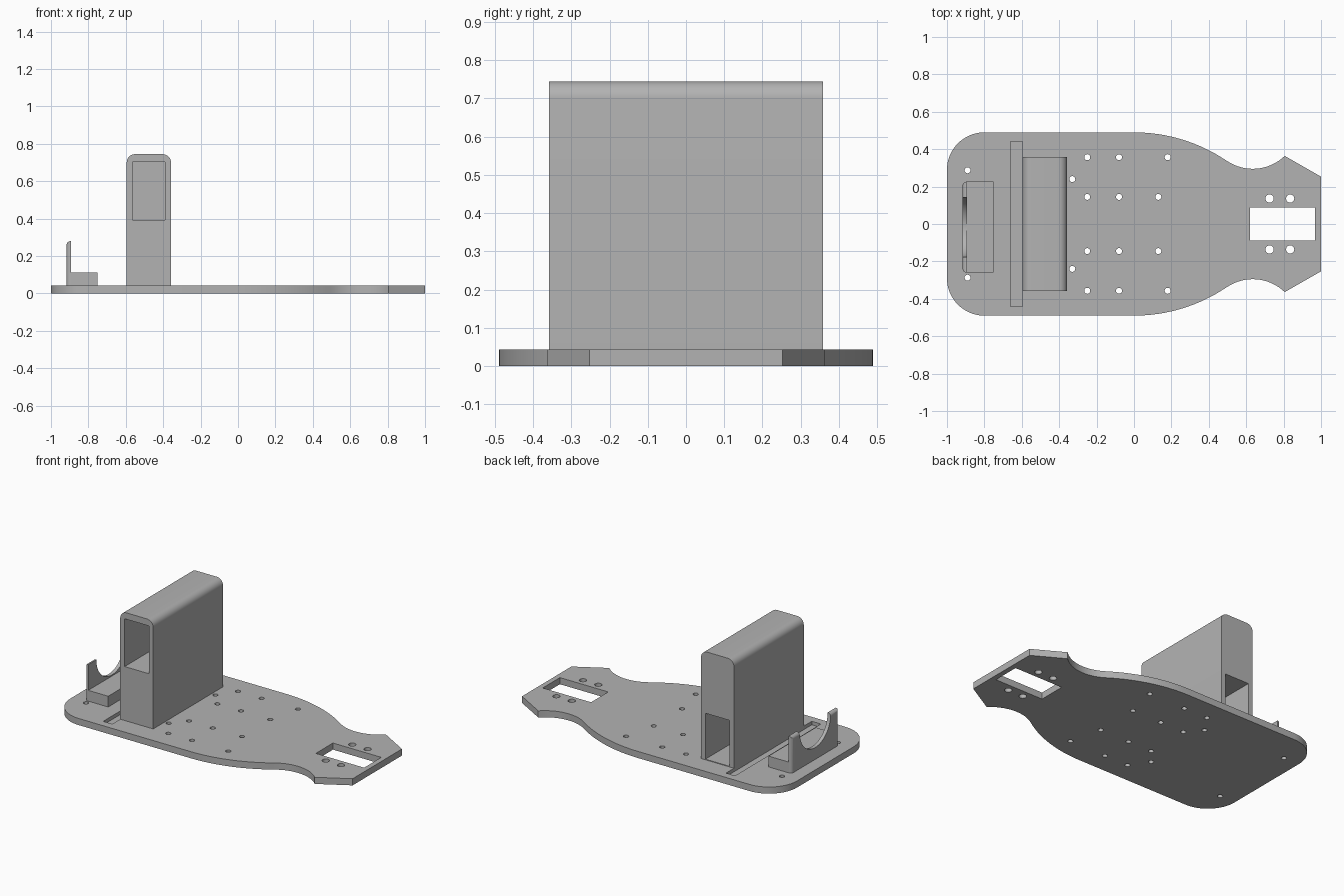
import bpy, bmesh
from math import sin, cos, pi, radians
from mathutils import Matrix, Vector

cube = bpy.data.objects.get("Cube")
if cube:
    bpy.data.objects.remove(cube, do_unlink=True)

grey = bpy.data.materials.new("plain_grey")
grey.use_nodes = True
colour = (0.45, 0.45, 0.45, 1)
grey.diffuse_color = colour
grey.node_tree.nodes["Principled BSDF"].inputs["Base Color"].default_value = colour


def make(name, bm):
    bmesh.ops.recalc_face_normals(bm, faces=bm.faces)
    mesh = bpy.data.meshes.new(name)
    bm.to_mesh(mesh)
    bm.free()
    mesh.materials.append(grey)
    obj = bpy.data.objects.new(name, mesh)
    bpy.context.collection.objects.link(obj)
    return obj


def box(name, x, y, z, bevel=0, rule=None):
    """Box from ranges; edges whose midpoint passes the rule are rounded."""
    bm = bmesh.new()
    lo, hi = Vector((x[0], y[0], z[0])), Vector((x[1], y[1], z[1]))
    size, mid = hi - lo, (lo + hi) / 2
    bmesh.ops.create_cube(bm, size=1, matrix=Matrix.Translation(mid) @ Matrix.Diagonal((*size, 1)))
    if bevel:
        edges = [e for e in bm.edges if rule((e.verts[0].co + e.verts[1].co) / 2 - mid)]
        bmesh.ops.bevel(bm, geom=edges, offset=bevel, segments=8, profile=0.5, affect='EDGES')
    return make(name, bm)


def cylinders(name, spots, depth, turn=Matrix(), sides=24):
    bm = bmesh.new()
    for centre, r in spots:
        bmesh.ops.create_cone(bm, cap_ends=True, segments=sides, radius1=r, radius2=r,
                              depth=depth, matrix=Matrix.Translation(centre) @ turn)
    return make(name, bm)


def cut(target, cutter):
    mod = target.modifiers.new("cut", 'BOOLEAN')
    mod.operation, mod.solver, mod.object = 'DIFFERENCE', 'EXACT', cutter
    bpy.context.view_layer.objects.active = target
    bpy.ops.object.modifier_apply(modifier=mod.name)
    bpy.data.objects.remove(cutter, do_unlink=True)


def arc(cx, cy, r, start, end, n=16):
    step = (end - start) / n
    return [(cx + r * cos(radians(start + i * step)), cy + r * sin(radians(start + i * step)))
            for i in range(n + 1)]


# Base plate: half outline from the rounded end to the pointed end, then mirrored
T = 0.043
half = arc(-0.8, 0.29, 0.2, 180, 90)
half += arc(0, 0.49 - 0.883, 0.883, 90, 56)
half += arc(0.635, 0.541, 0.246, 236, 314)[1:]
half += [(1, 0.253)]
outline = half + [(x, -y) for x, y in reversed(half)]
bm = bmesh.new()
face = bm.faces.new([bm.verts.new((x, y, 0)) for x, y in outline])
top = bmesh.ops.extrude_face_region(bm, geom=[face])["geom"]
bmesh.ops.translate(bm, vec=(0, 0, T), verts=[v for v in top if isinstance(v, bmesh.types.BMVert)])
plate = make("base_plate", bm)

# Screw holes, end opening and shallow groove
small = [(-0.89, 0.287), (-0.33, 0.24), (-0.25, 0.357), (-0.08, 0.357), (0.18, 0.357),
         (-0.25, 0.145), (-0.08, 0.145), (0.13, 0.145)]
large = [(0.725, 0.136), (0.835, 0.136)]
spots = [((x, s * y, T / 2), r) for group, r in ((small, 0.016), (large, 0.022))
         for x, y in group for s in (1, -1)]
cut(plate, cylinders("hole_cutter", spots, 0.2))
cut(plate, box("opening_cutter", (0.62, 0.967), (-0.088, 0.088), (-0.1, 0.1)))
cut(plate, box("groove_cutter", (-0.66, -0.595), (-0.44, 0.44), (0.02, 0.1)))

# Tall housing: upper bay opens to the front, lower bay to the back
housing = box("housing", (-0.595, -0.358), (-0.358, 0.358), (T, 0.745), 0.045,
              lambda m: m.z > 0.1 and abs(m.x) > 0.05)
cut(housing, box("upper_bay_cutter", (-0.563, -0.39), (-0.5, 0.328), (0.393, 0.703)))
cut(housing, box("lower_bay_cutter", (-0.563, -0.39), (-0.328, 0.5), (T + 0.004, 0.345)))

# Cradle: low block with an upright that has a half-round notch
side = (-0.26, 0.226)
block = box("cradle_block", (-0.893, -0.75), side, (T, 0.113))
upright = box("cradle_upright", (-0.916, -0.893), side, (T, 0.28), 0.02,
              lambda m: m.x < -0.005 and m.z > -0.05)
cut(upright, cylinders("notch_cutter", [((-0.9, -0.017, 0.28), 0.16)], 0.3,
                       Matrix.Rotation(pi / 2, 4, 'Y'), 64))

# Smooth the curved walls, keep the edges sharp
for obj in (plate, housing, block, upright):
    bpy.ops.object.select_all(action='DESELECT')
    obj.select_set(True)
    bpy.context.view_layer.objects.active = obj
    bpy.ops.object.shade_smooth_by_angle()
